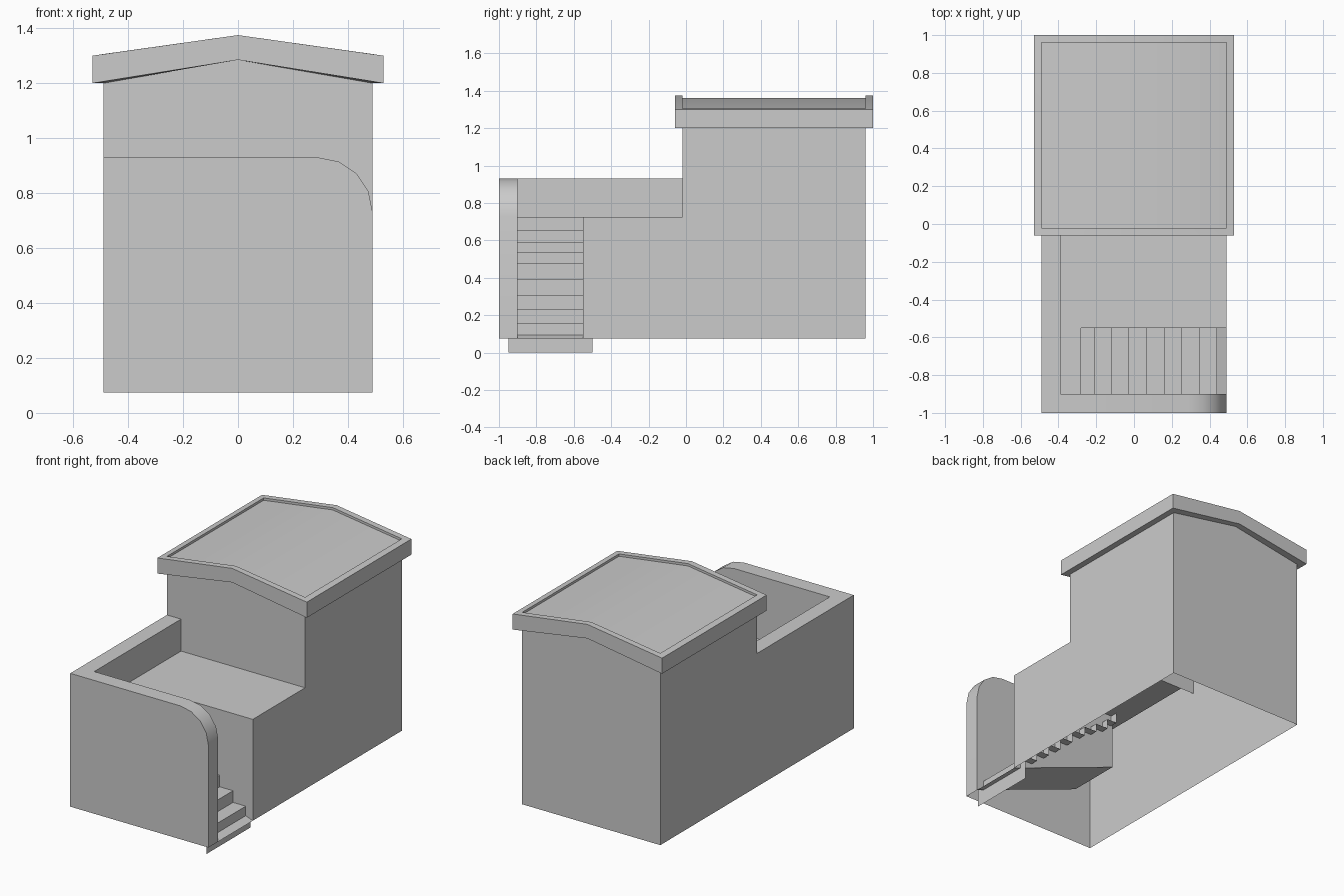
import bpy, bmesh, math
from mathutils import Vector

if "Cube" in bpy.data.objects:
    bpy.data.objects.remove(bpy.data.objects["Cube"])

W, BASE = 0.49, 0.075            # half width, bottom of walls
BACK, FRONT, HOUSE = 0.96, -1.0, -0.02
FLOOR, RAIL, EAVE, RIDGE = 0.725, 0.93, 1.2, 1.285
T = 0.10                         # parapet thickness
WELL = (-0.29, 0.37)             # top of sloped stairwell bottom (x, z)
LAND = -0.55                     # terrace edge beside the stairs


def finish(bm, name):
    bmesh.ops.remove_doubles(bm, verts=bm.verts, dist=1e-4)
    me = bpy.data.meshes.new(name)
    bm.to_mesh(me)
    bm.free()
    ob = bpy.data.objects.new(name, me)
    bpy.context.collection.objects.link(ob)
    bpy.ops.object.select_all(action='DESELECT')
    ob.select_set(True)
    bpy.context.view_layer.objects.active = ob
    bpy.ops.object.shade_smooth_by_angle(angle=math.radians(30))
    return ob


def panels(name, faces):
    """Each face is (outward direction, points)."""
    bm = bmesh.new()
    for out, pts in faces:
        f = bm.faces.new([bm.verts.new(p) for p in pts])
        f.normal_update()
        if f.normal.dot(Vector(out)) < 0:
            f.normal_flip()
    return finish(bm, name)


def on_x(x, pts):
    return [(x, y, z) for y, z in pts]


def on_y(y, pts):
    return [(x, y, z) for x, z in pts]


def on_z(z, pts):
    return [(x, y, z) for x, y in pts]


L, R, B, F, U, D = (-1, 0, 0), (1, 0, 0), (0, 1, 0), (0, -1, 0), (0, 0, 1), (0, 0, -1)

# House and side walls, an open-bottomed shell
panels("house_walls", [
    (R, on_x(W, [(LAND, BASE), (BACK, BASE), (BACK, EAVE), (HOUSE, EAVE), (HOUSE, FLOOR), (LAND, FLOOR)])),
    (L, on_x(-W, [(FRONT, BASE), (BACK, BASE), (BACK, EAVE), (HOUSE, EAVE), (HOUSE, RAIL), (FRONT, RAIL)])),
    (B, on_y(BACK, [(-W, BASE), (W, BASE), (W, EAVE), (0, RIDGE), (-W, EAVE)])),
    (F, on_y(HOUSE, [(-W, FLOOR), (W, FLOOR), (W, EAVE), (0, RIDGE), (-W, EAVE)])),
])

# Front parapet with a rounded right shoulder, and left parapet
r = 0.2
arc = [(W - r + r * math.sin(a), RAIL - r + r * math.cos(a))
       for a in (math.pi / 8 * i for i in range(5))]
edge = [(-W + T, RAIL)] + arc + [(W, BASE)]
inner = FRONT + T
rim = []
for (x0, z0), (x1, z1) in zip(edge, edge[1:]):
    rim.append(((1, 0, 1), [(x0, FRONT, z0), (x1, FRONT, z1), (x1, inner, z1), (x0, inner, z0)]))
panels("terrace_parapet", rim + [
    (F, on_y(FRONT, [(-W, BASE), (-W, RAIL)] + edge)),
    (B, on_y(inner, edge + [WELL, (WELL[0], FLOOR), (-W + T, FLOOR)])),
    (R, on_x(-W + T, [(inner, FLOOR), (HOUSE, FLOOR), (HOUSE, RAIL), (inner, RAIL)])),
    (U, on_z(RAIL, [(-W, FRONT), (-W + T, FRONT), (-W + T, inner), (-W + T, HOUSE), (-W, HOUSE)])),
])

# Terrace floor and the stairwell it wraps around
panels("terrace_floor", [
    (U, on_z(FLOOR, [(-W + T, inner), (WELL[0], inner), (WELL[0], LAND),
                     (W, LAND), (W, HOUSE), (-W + T, HOUSE)])),
    (F, on_y(LAND, [(W, BASE), (W, FLOOR), (WELL[0], FLOOR), WELL])),
    (R, on_x(WELL[0], [(inner, WELL[1]), (LAND, WELL[1]), (LAND, FLOOR), (inner, FLOOR)])),
    (U, [(W, inner, BASE), (W, LAND, BASE), (WELL[0], LAND, WELL[1]), (WELL[0], inner, WELL[1])]),
])

# Steps: a folded ribbon of risers and treads
step_x = [0.44, 0.35, 0.255, 0.165, 0.07, -0.03, -0.12, -0.21, -0.28]
step_z = [0.155, 0.23, 0.305, 0.39, 0.475, 0.535, 0.59, 0.655, FLOOR - 0.001]
fold, z = [], 0.0
for x, top in zip(step_x, step_z):
    fold += [(x, z), (x, top)]
    z = top
fold.append((WELL[0], z))
panels("steps", [((1, 0, 1), [(x0, -0.95, z0), (x0, -0.5, z0), (x1, -0.5, z1), (x1, -0.95, z1)])
                 for (x0, z0), (x1, z1) in zip(fold, fold[1:])])

# Roof: stacked gable rings lofted from soffit to recessed top
o = 0.04
rings = [(0, EAVE, RIDGE), (o, EAVE, RIDGE), (o, 1.3, 1.375), (0, 1.306, 1.375), (0, 1.291, 1.36)]
bm = bmesh.new()
loops = []
for g, eave, ridge in rings:
    w, y0, y1 = W + g, HOUSE - g, BACK + g
    loops.append([bm.verts.new(p) for p in (
        (-w, y0, eave), (0, y0, ridge), (w, y0, eave),
        (w, y1, eave), (0, y1, ridge), (-w, y1, eave))])
for a, b in zip(loops, loops[1:]):
    for i in range(6):
        j = (i + 1) % 6
        bm.faces.new((a[i], a[j], b[j], b[i]))
t = loops[-1]
bm.faces.new((t[0], t[1], t[4], t[5]))
bm.faces.new((t[1], t[2], t[3], t[4]))
finish(bm, "roof")
